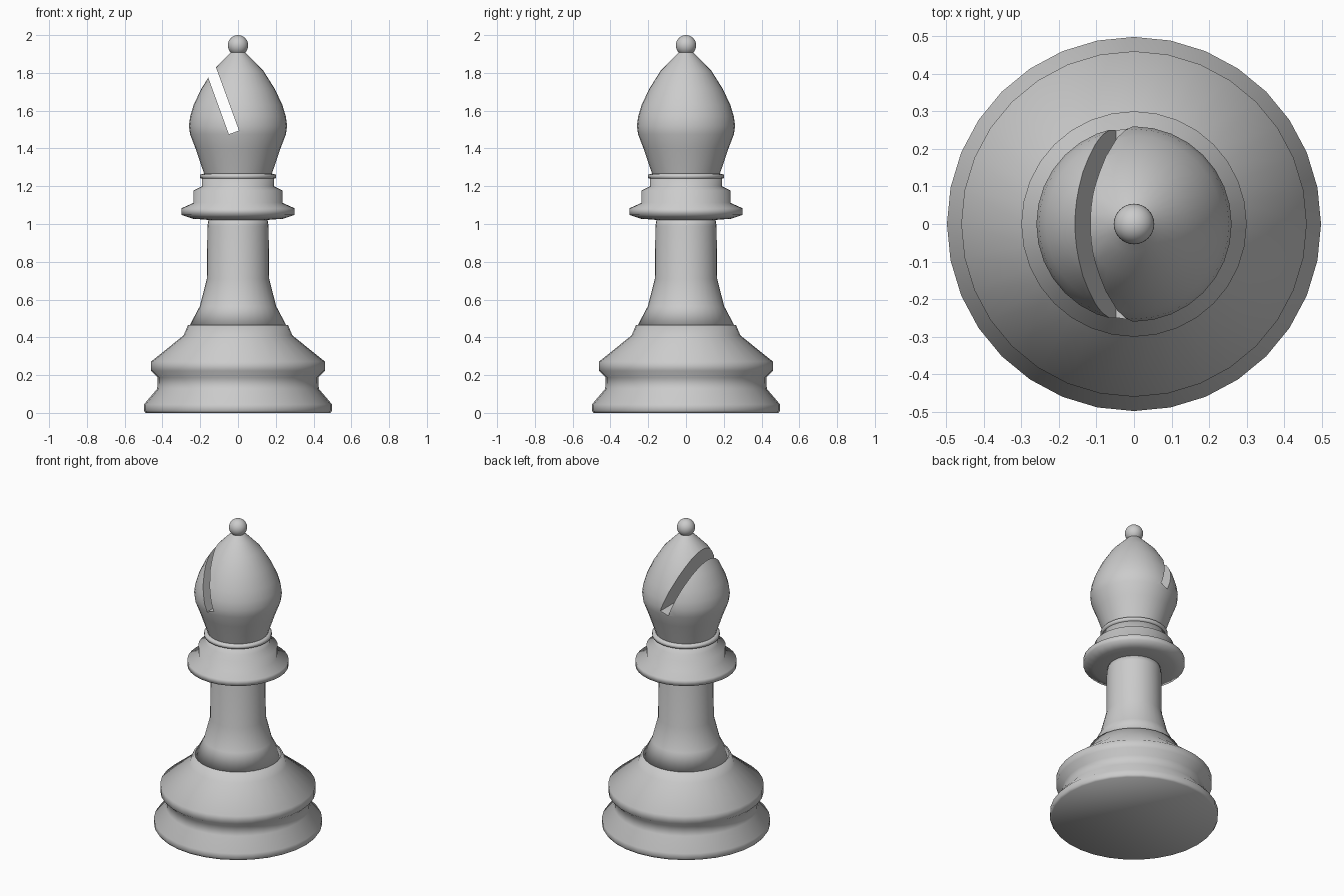
import bpy, bmesh, math
from mathutils import Matrix

if "Cube" in bpy.data.objects:
    bpy.data.objects.remove(bpy.data.objects["Cube"])

SIDES = 32

ivory = bpy.data.materials.new("plain_grey")
ivory.diffuse_color = (0.6, 0.6, 0.6, 1)
ivory.use_nodes = True
ivory.node_tree.nodes["Principled BSDF"].inputs["Base Color"].default_value = ivory.diffuse_color


def finish(name, bm, smooth=True):
    bmesh.ops.recalc_face_normals(bm, faces=bm.faces)
    me = bpy.data.meshes.new(name)
    bm.to_mesh(me)
    bm.free()
    me.materials.append(ivory)
    for p in me.polygons:
        p.use_smooth = smooth
    ob = bpy.data.objects.new(name, me)
    bpy.context.collection.objects.link(ob)
    return ob


def lathe(name, profile):
    """Turn (radius, height) points round z and cap both ends."""
    bm = bmesh.new()
    rings = []
    for r, z in profile:
        rings.append([bm.verts.new((r * math.cos(2 * math.pi * i / SIDES),
                                    r * math.sin(2 * math.pi * i / SIDES), z))
                      for i in range(SIDES)])
    for a, b in zip(rings, rings[1:]):
        for i in range(SIDES):
            j = (i + 1) % SIDES
            bm.faces.new((a[i], a[j], b[j], b[i]))
    bm.faces.new(rings[0][::-1])
    bm.faces.new(rings[-1])
    return finish(name, bm)


# Foot with two mouldings
lathe("base", [(0.49, 0), (0.498, 0.012), (0.498, 0.045), (0.428, 0.127), (0.425, 0.188),
               (0.46, 0.222), (0.46, 0.272), (0.288, 0.41), (0.265, 0.465)])

# Flared stem
lathe("stem", [(0.255, 0.465), (0.202, 0.565), (0.165, 0.71), (0.162, 0.99), (0.155, 1.03)])

# Collar and neck ring
lathe("collar", [(0.16, 1.022), (0.24, 1.028), (0.3, 1.048), (0.3, 1.083), (0.235, 1.112),
                 (0.235, 1.178), (0.19, 1.2), (0.19, 1.24)])
lathe("neck_ring", [(0.185, 1.238), (0.2, 1.243), (0.2, 1.262), (0.18, 1.267)])

# Teardrop head
head = lathe("head", [(0.178, 1.262), (0.225, 1.40), (0.254, 1.475), (0.26, 1.52), (0.253, 1.57),
                      (0.235, 1.63), (0.195, 1.715), (0.135, 1.81), (0.075, 1.872), (0.035, 1.912)])

# Slanted slot through the head
bm = bmesh.new()
tilt = Matrix.Rotation(math.radians(-20), 4, 'Y')
place = Matrix.Translation((-0.0215, 0, 1.485)) @ tilt @ Matrix.Translation((0, 0, 0.3))
bmesh.ops.create_cube(bm, size=1, matrix=place @ Matrix.Diagonal((0.057, 1, 0.6, 1)))
cutter = finish("slot_cutter", bm, smooth=False)
cutter.hide_render = True
cutter.display_type = 'WIRE'
cut = head.modifiers.new("slot", 'BOOLEAN')
cut.operation = 'DIFFERENCE'
cut.solver = 'EXACT'
cut.object = cutter

# Apply the slot, then keep its edges sharp
bpy.context.view_layer.objects.active = head
head.select_set(True)
bpy.ops.object.modifier_apply(modifier="slot")
bpy.data.objects.remove(cutter)
bpy.ops.object.shade_smooth_by_angle(angle=math.radians(40))

# Ball finial
bm = bmesh.new()
bmesh.ops.create_uvsphere(bm, u_segments=SIDES, v_segments=16, radius=0.054,
                          matrix=Matrix.Translation((0, 0, 1.946)))
finish("finial", bm)
